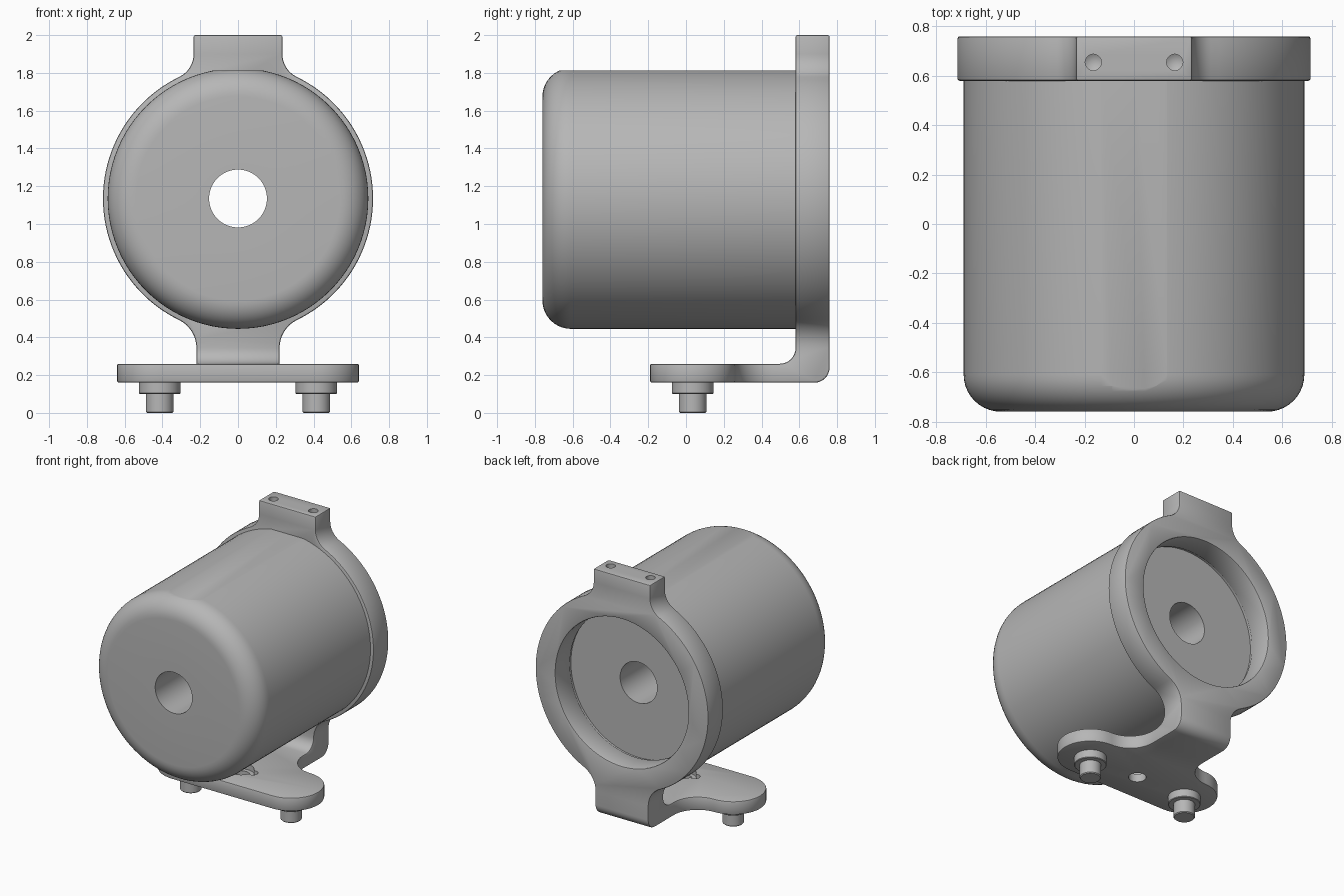
import bpy, bmesh, math
from mathutils import Matrix, Vector

cube = bpy.data.objects.get("Cube")
if cube:
    bpy.data.objects.remove(cube, do_unlink=True)

grey = bpy.data.materials.new("machined_grey")
grey.use_nodes = True
colour = (0.47, 0.47, 0.47, 1)
grey.diffuse_color = colour
grey.node_tree.nodes["Principled BSDF"].inputs["Base Color"].default_value = colour

ZC = 1.135                      # height of the drum axis
BACK, FACE = 0.76, 0.58         # bracket thickness along y
FOOT_LOW, FOOT_TOP = 0.16, 0.26
PIN_X, PIN_Y = 0.415, 0.035


def arc(cx, cy, r, start, end, n):
    """Points on an arc, angles in degrees."""
    angles = [math.radians(start + (end - start) * i / n) for i in range(n + 1)]
    return [(cx + r * math.cos(a), cy + r * math.sin(a)) for a in angles]


def mirrored(half):
    return half + [(-x, y) for x, y in reversed(half)]


def finish(bm, name):
    bmesh.ops.remove_doubles(bm, verts=bm.verts, dist=1e-4)
    bmesh.ops.recalc_face_normals(bm, faces=bm.faces)
    mesh = bpy.data.meshes.new(name)
    bm.to_mesh(mesh)
    bm.free()
    mesh.materials.append(grey)
    ob = bpy.data.objects.new(name, mesh)
    bpy.context.collection.objects.link(ob)
    return ob


def prism(bm, outline, place, low, high):
    """Extrude an outline; place(u, v, depth) gives the 3D position."""
    a = [bm.verts.new(place(u, v, low)) for u, v in outline]
    b = [bm.verts.new(place(u, v, high)) for u, v in outline]
    bm.faces.new(a)
    bm.faces.new(b)
    for i in range(len(a)):
        bm.faces.new((a[i - 1], a[i], b[i], b[i - 1]))


def lathe(name, profile, centre, axis="Z", closed=False, steps=32):
    """Revolve (radius, height) points about an axis through centre."""
    bm = bmesh.new()
    verts = [bm.verts.new((r, 0, h)) for r, h in profile]
    edges = [bm.edges.new(p) for p in zip(verts, verts[1:])]
    if closed:
        edges.append(bm.edges.new((verts[-1], verts[0])))
    bmesh.ops.spin(bm, geom=verts + edges, cent=(0, 0, 0), axis=(0, 0, 1),
                   angle=math.tau, steps=steps)
    turn = Matrix.Rotation(-math.pi / 2, 4, "X") if axis == "Y" else Matrix()
    bm.transform(Matrix.Translation(Vector(centre)) @ turn)
    return finish(bm, name)


def apply(ob, mod):
    bpy.context.view_layer.objects.active = ob
    bpy.ops.object.modifier_apply(modifier=mod.name)


def cut(ob, cutter):
    mod = ob.modifiers.new("cut", "BOOLEAN")
    mod.operation, mod.solver, mod.object = "DIFFERENCE", "EXACT", cutter
    apply(ob, mod)
    bpy.data.objects.remove(cutter, do_unlink=True)


def smooth(ob):
    bpy.ops.object.select_all(action="DESELECT")
    ob.select_set(True)
    bpy.context.view_layer.objects.active = ob
    bpy.ops.object.shade_smooth_by_angle(angle=math.radians(35))


# Drum: rounded front, central bore, flat along the top
drum_profile = ([(0.153, -0.76)] + arc(0.54, -0.61, 0.15, -90, 0, 10)
                + [(0.69, 0.6), (0.56, 0.6), (0.56, 0.56), (0.153, 0.56)])
drum = lathe("drum", drum_profile, (0, 0, ZC), "Y", True, 96)
bm = bmesh.new()
prism(bm, [(-0.4, -1), (0.4, -1), (0.4, 1), (-0.4, 1)],
      lambda u, v, d: (u, v, d), 1.812, 2.2)
cut(drum, finish(bm, "flat_cutter"))
smooth(drum)

# Bracket outline: ring with a neck above and below, joined by fillets
R = 0.715


def fillet_height(w, f):
    return math.sqrt((R + f) ** 2 - (w + f) ** 2)


W_LOW, F_LOW, W_TOP, F_TOP = 0.22, 0.165, 0.235, 0.135
h_low, h_top = fillet_height(W_LOW, F_LOW), fillet_height(W_TOP, F_TOP)
low = math.degrees(math.atan2(h_low, W_LOW + F_LOW))
top = math.degrees(math.atan2(h_top, W_TOP + F_TOP))
half = arc(W_LOW + F_LOW, ZC - h_low, F_LOW, 180, 180 - low, 8)
half += arc(0, ZC, R, -low, top, 44)[1:]
half += arc(W_TOP + F_TOP, ZC + h_top, F_TOP, 180 + top, 180, 8)[1:]
half.append((W_TOP, 2.0))

bm = bmesh.new()
prism(bm, mirrored(half), lambda u, v, d: (u, d, v), FACE, BACK)

# Bend from the lower neck into the foot
joint_z = ZC - h_low
bend_r = joint_z - FOOT_TOP
joint_y = FACE - bend_r
bend = arc(joint_y, joint_z, bend_r, 0, -90, 8) + [(joint_y, FOOT_LOW)]
bend += arc(BACK - 0.08, FOOT_LOW + 0.08, 0.08, -90, 0, 8) + [(BACK, joint_z)]
prism(bm, bend, lambda u, v, d: (d, u, v), -W_LOW, W_LOW)

# Foot: two round lobes narrowing into the neck
lobe_r, neck_r = 0.225, PIN_X - W_LOW
half = arc(PIN_X, PIN_Y, lobe_r, -90, 90, 20)
half += arc(PIN_X, PIN_Y + lobe_r + neck_r, neck_r, -90, -180, 10)[1:]
half.append((W_LOW, joint_y))
prism(bm, mirrored(half), lambda u, v, d: (u, v, d), FOOT_LOW, FOOT_TOP)

# Open the joints so the three sections weld into one piece
inner = [f for f in bm.faces
         if all(abs(v.co.z - joint_z) < 1e-4 for v in f.verts)
         or all(abs(v.co.y - joint_y) < 1e-4 for v in f.verts)]
bmesh.ops.delete(bm, geom=inner, context="FACES")
bracket = finish(bm, "bracket")

# Round opening in the ring, then softened edges
cut(bracket, lathe("opening_cutter", [(0, -0.3), (0.55, -0.3), (0.55, 0.3), (0, 0.3)],
                   (0, FACE, ZC), "Y", steps=72))
bevel = bracket.modifiers.new("soft_edges", "BEVEL")
bevel.width, bevel.segments = 0.009, 2
bevel.limit_method, bevel.angle_limit = "ANGLE", math.radians(40)
bevel.use_clamp_overlap = False
apply(bracket, bevel)

# Drilled holes in the top neck
for x in (-0.165, 0.165):
    cut(bracket, lathe("drill_cutter", [(0, -0.12), (0.033, -0.1), (0.033, 0.1), (0, 0.1)],
                       (x, 0.655, 2.0), steps=20))

# Counterbored hole with side pockets in the foot
cut(bracket, lathe("hole_cutter", [(0, -0.2), (0.06, -0.2), (0.06, -0.04), (0.09, -0.04),
                                   (0.09, 0.1), (0, 0.1)], (0, PIN_Y, FOOT_TOP)))
for x in (-0.1, 0.1):
    cut(bracket, lathe("pocket_cutter", [(0, -0.03), (0.035, -0.03), (0.035, 0.1), (0, 0.1)],
                       (x, PIN_Y, FOOT_TOP), steps=20))
smooth(bracket)

# Stepped locating pins under the foot
pin_profile = [(0, 0), (0.067, 0), (0.073, 0.006), (0.073, 0.1), (0.106, 0.1),
               (0.11, 0.104), (0.11, 0.17), (0, 0.17)]
for side, x in (("right", -PIN_X), ("left", PIN_X)):
    smooth(lathe(side + "_pin", pin_profile, (x, PIN_Y, 0), steps=40))
